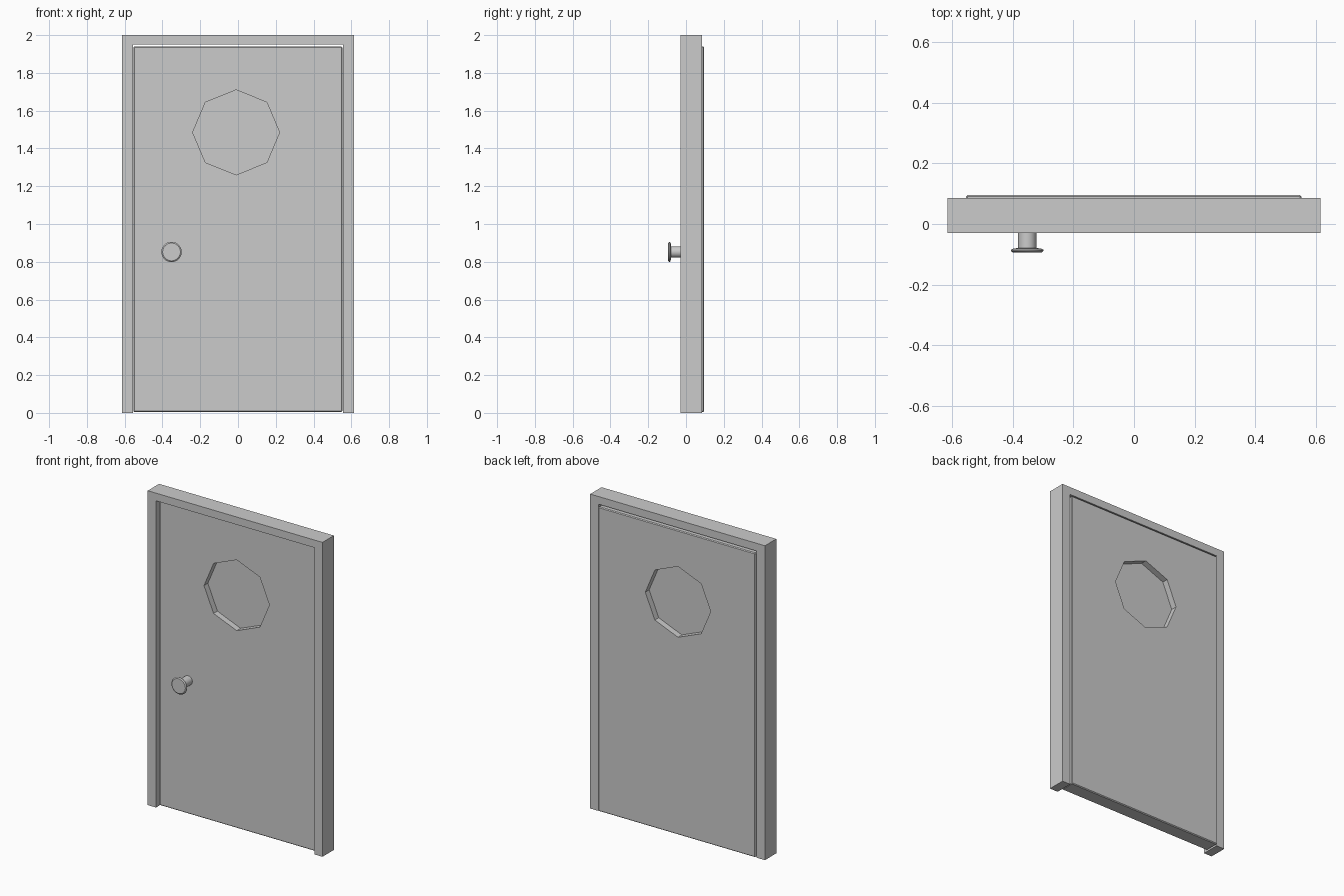
import bpy, bmesh
from math import cos, sin, pi

if "Cube" in bpy.data.objects:
    bpy.data.objects.remove(bpy.data.objects["Cube"])


def make_object(name, bm):
    bmesh.ops.recalc_face_normals(bm, faces=bm.faces)
    mesh = bpy.data.meshes.new(name)
    bm.to_mesh(mesh)
    bm.free()
    obj = bpy.data.objects.new(name, mesh)
    bpy.context.collection.objects.link(obj)
    return obj


def prism(name, outline, y0, y1):
    """Extrude an (x, z) outline along y."""
    bm = bmesh.new()
    face = bm.faces.new([bm.verts.new((x, y0, z)) for x, z in outline])
    ext = bmesh.ops.extrude_face_region(bm, geom=[face], use_keep_orig=True)
    moved = [v for v in ext["geom"] if isinstance(v, bmesh.types.BMVert)]
    bmesh.ops.translate(bm, verts=moved, vec=(0, y1 - y0, 0))
    return make_object(name, bm)


def lathe(name, profile, x, z, n):
    """Revolve a (radius, y) profile around a y axis, with closed ends."""
    bm = bmesh.new()
    rings = [[bm.verts.new((x + r * cos(2 * pi * i / n), y, z + r * sin(2 * pi * i / n)))
              for i in range(n)] for r, y in profile]
    for a, b in zip(rings, rings[1:]):
        for i in range(n):
            j = (i + 1) % n
            bm.faces.new((a[i], a[j], b[j], b[i]))
    bm.faces.new(rings[0])
    bm.faces.new(rings[-1])
    return make_object(name, bm)


def octagon(rx, rz):
    return [(-0.01 + rx * cos(k * pi / 4), 1.485 + rz * sin(k * pi / 4)) for k in range(8)]


# Door frame: two jambs joined by a head, open at the bottom
W, I, TOP = 0.615, 0.557, 1.951
prism("door_frame", [(-W, 0), (-W, 2), (W, 2), (W, 0), (I, 0), (I, TOP), (-I, TOP), (-I, 0)],
      -0.029, 0.085)

# Door leaf, set back at the front and standing slightly proud at the back
door = prism("door_leaf", [(-0.554, 0.004), (0.552, 0.004), (0.552, 1.94), (-0.554, 1.94)],
             0.001, 0.095)
bevel = door.modifiers.new("edge_bevel", "BEVEL")
bevel.width = 0.005
bevel.segments = 1

# Octagonal window opening
cutter = prism("window_cutter", octagon(0.23, 0.225), -0.2, 0.2)
cutter.hide_render = True
cut = door.modifiers.new("window_opening", "BOOLEAN")
cut.operation = "DIFFERENCE"
cut.solver = "EXACT"
cut.object = cutter
bpy.context.view_layer.objects.active = door
for modifier in list(door.modifiers):
    bpy.ops.object.modifier_apply(modifier=modifier.name)
bpy.data.objects.remove(cutter)

# Window pane in the middle of the leaf
prism("window_pane", octagon(0.232, 0.227), 0.04, 0.056)

# Knob: short stem with a thin flared disc
knob = lathe("door_knob",
             [(0.03, 0.003), (0.03, -0.079), (0.046, -0.081), (0.054, -0.085),
              (0.054, -0.089), (0.047, -0.094)], -0.352, 0.852, 32)
bpy.ops.object.select_all(action="DESELECT")
knob.select_set(True)
bpy.context.view_layer.objects.active = knob
bpy.ops.object.shade_smooth_by_angle()
